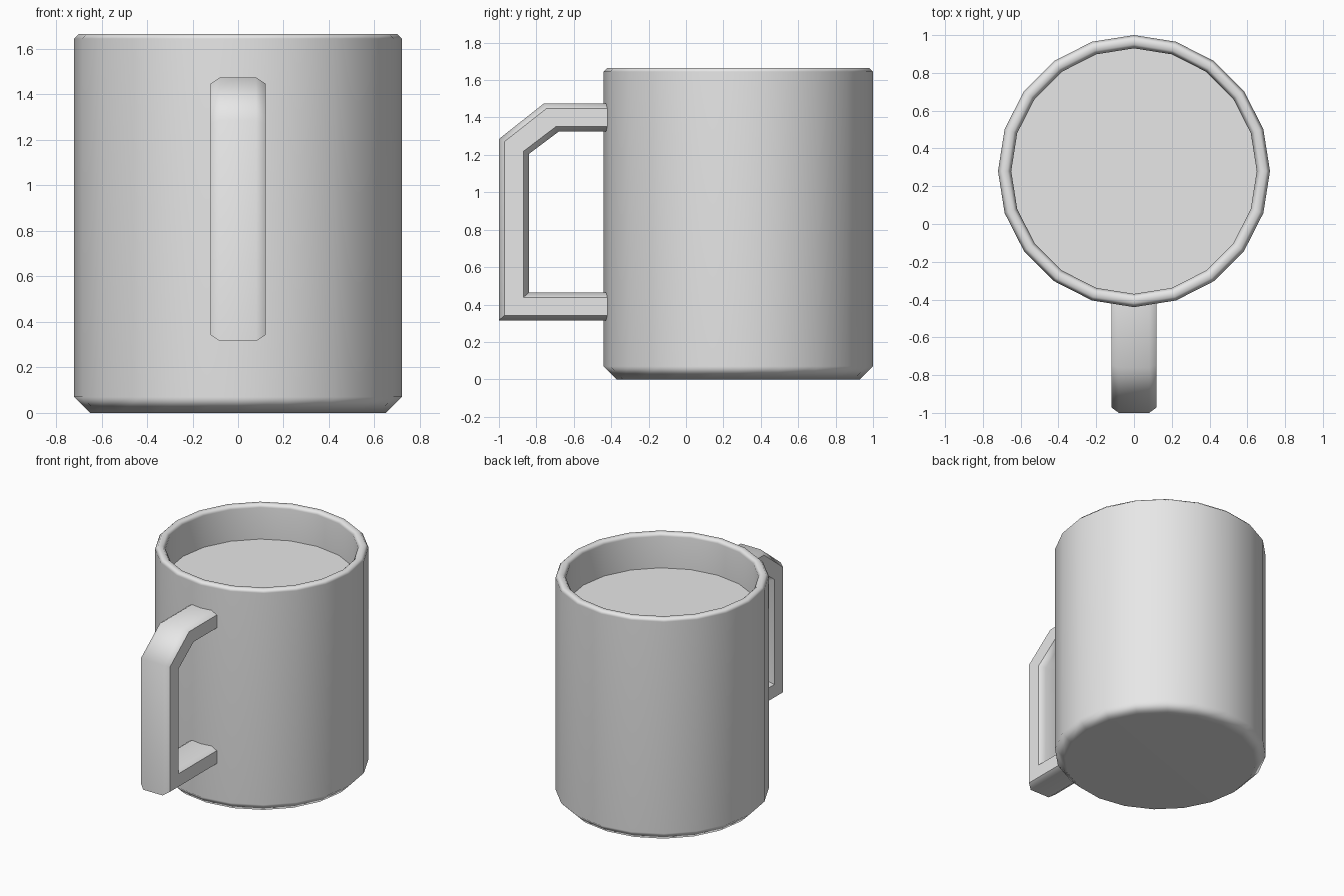
import bpy, bmesh
from math import sin, cos, tau, radians

cube = bpy.data.objects.get("Cube")
if cube:
    bpy.data.objects.remove(cube)

SIDES = 20
CENTRE_Y = 0.28

ceramic = bpy.data.materials.new("light grey ceramic")
ceramic.use_nodes = True
GREY = (0.8, 0.8, 0.8, 1)
ceramic.diffuse_color = GREY
ceramic.node_tree.nodes["Principled BSDF"].inputs["Base Color"].default_value = GREY


def loft(name, rings, angle):
    """Skin closed rings of points, cap both ends and smooth by angle."""
    bm = bmesh.new()
    loops = [[bm.verts.new(p) for p in ring] for ring in rings]
    for a, b in zip(loops, loops[1:]):
        n = len(a)
        for i in range(n):
            j = (i + 1) % n
            bm.faces.new((a[i], a[j], b[j], b[i]))
    bm.faces.new(loops[0][::-1])
    bm.faces.new(loops[-1])
    bmesh.ops.recalc_face_normals(bm, faces=bm.faces)
    mesh = bpy.data.meshes.new(name)
    bm.to_mesh(mesh)
    bm.free()
    mesh.materials.append(ceramic)
    obj = bpy.data.objects.new(name, mesh)
    bpy.context.collection.objects.link(obj)
    bpy.ops.object.select_all(action="DESELECT")
    obj.select_set(True)
    bpy.context.view_layer.objects.active = obj
    bpy.ops.object.shade_smooth_by_angle(angle=radians(angle))
    # large faces keep their flat shading, chamfers blend between them
    weighted = obj.modifiers.new("weighted normals", "WEIGHTED_NORMAL")
    weighted.keep_sharp = True
    return obj


def circle(radius, z):
    return [(radius * cos(tau * i / SIDES),
             CENTRE_Y + radius * sin(tau * i / SIDES), z) for i in range(SIDES)]


# Cup: chamfered foot, straight wall, bevelled rim, inner wall and surface inside
cup_profile = [(0.65, 0), (0.72, 0.07), (0.72, 1.645), (0.70, 1.665),
               (0.67, 1.665), (0.65, 1.645), (0.65, 1.41)]
loft("cup", [circle(r, z) for r, z in cup_profile], 50)

# Handle: chamfered bar, each station pairs an outer and an inner (y, z) point
stations = [((-0.40, 1.475), (-0.40, 1.325)),
            ((-0.76, 1.475), (-0.68, 1.325)),
            ((-1.00, 1.285), (-0.84, 1.205)),
            ((-1.00, 0.315), (-0.84, 0.465)),
            ((-0.40, 0.315), (-0.40, 0.465))]
half_section = [(0.08, 0), (0.12, 0.18), (0.12, 0.82), (0.08, 1)]
section = half_section + [(-x, t) for x, t in reversed(half_section)]


def bar_ring(outer, inner):
    return [(x, outer[0] + (inner[0] - outer[0]) * t,
             outer[1] + (inner[1] - outer[1]) * t) for x, t in section]


loft("handle", [bar_ring(o, i) for o, i in stations], 50)
